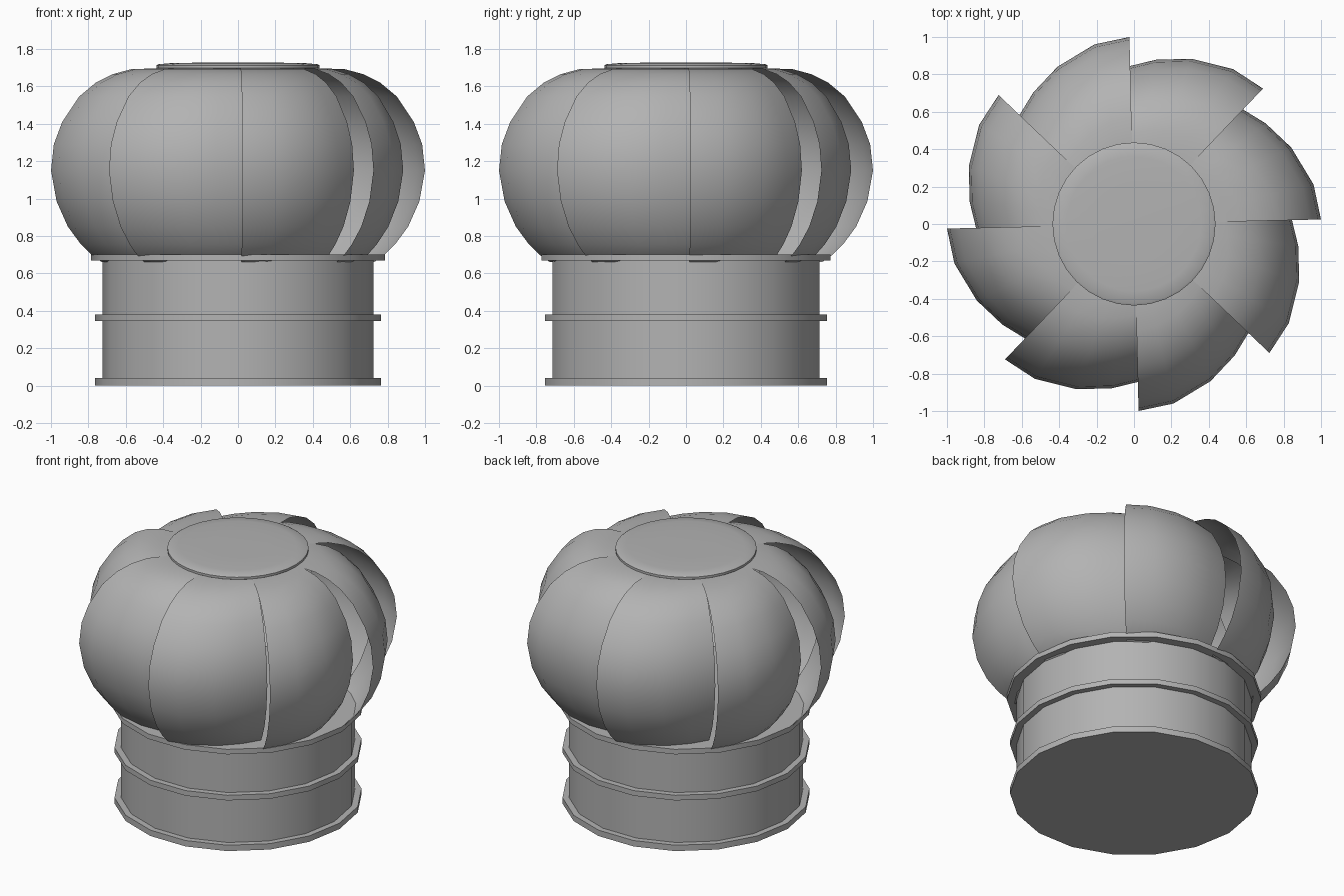
import bpy
from math import cos, sin, pi, radians

if "Cube" in bpy.data.objects:
    bpy.data.objects.remove(bpy.data.objects["Cube"])

metal = bpy.data.materials.new("dark_grey_metal")
metal.diffuse_color = (0.45, 0.45, 0.45, 1)
metal.use_nodes = True
metal.node_tree.nodes["Principled BSDF"].inputs["Base Color"].default_value = metal.diffuse_color


def make_object(name, verts, faces, angle=40):
    mesh = bpy.data.meshes.new(name)
    mesh.from_pydata(verts, [], faces)
    mesh.update()
    mesh.materials.append(metal)
    obj = bpy.data.objects.new(name, mesh)
    bpy.context.collection.objects.link(obj)
    bpy.ops.object.select_all(action='DESELECT')
    obj.select_set(True)
    bpy.context.view_layer.objects.active = obj
    bpy.ops.object.shade_smooth_by_angle(angle=radians(angle))
    return obj


def lathe(name, profile, sides):
    """Spin an (r, z) profile, bottom to top, and close both ends."""
    verts = [(r * cos(2 * pi * k / sides), r * sin(2 * pi * k / sides), z)
             for r, z in profile for k in range(sides)]
    faces = []
    for j in range(len(profile) - 1):
        for k in range(sides):
            n = (k + 1) % sides
            faces.append((j * sides + k, j * sides + n,
                          (j + 1) * sides + n, (j + 1) * sides + k))
    top = (len(profile) - 1) * sides
    faces.append(tuple(reversed(range(sides))))
    faces.append(tuple(range(top, top + sides)))
    return make_object(name, verts, faces)


# Base collar with three flanges
lathe("base_collar", [
    (0.765, 0.0), (0.765, 0.04), (0.725, 0.04),
    (0.725, 0.345), (0.765, 0.345), (0.765, 0.38), (0.725, 0.38),
    (0.725, 0.668), (0.785, 0.668), (0.785, 0.702)], 18)

# Top cap disc
lathe("top_cap", [(0.43, 1.693), (0.436, 1.697), (0.436, 1.712),
                  (0.425, 1.718), (0.36, 1.724), (0.2, 1.727)], 32)

# Curved vanes: one vertical profile swept along an arc that spirals inward
VANE = [(0.73, 0.662), (0.785, 0.70), (0.84, 0.755), (0.91, 0.85),
        (0.97, 0.985), (1.0, 1.15), (0.985, 1.29), (0.94, 1.41),
        (0.85, 1.545), (0.76, 1.62), (0.67, 1.665), (0.57, 1.692),
        (0.44, 1.696), (0.33, 1.697)]
# (degrees past the leading edge, radius factor)
SWEEP = [(0, 1.0), (11, 0.983), (24.5, 0.935), (36, 0.886), (46, 0.842)]
COUNT = 8

for b in range(COUNT):
    start = radians(1.4) + 2 * pi * b / COUNT
    verts = [(r * f * cos(start + radians(d)), r * f * sin(start + radians(d)), z)
             for r, z in VANE for d, f in SWEEP]
    w = len(SWEEP)
    faces = [(j * w + i, j * w + i + 1, (j + 1) * w + i + 1, (j + 1) * w + i)
             for j in range(len(VANE) - 1) for i in range(w - 1)]
    make_object(f"vane_{b + 1}", verts, faces, 50)
